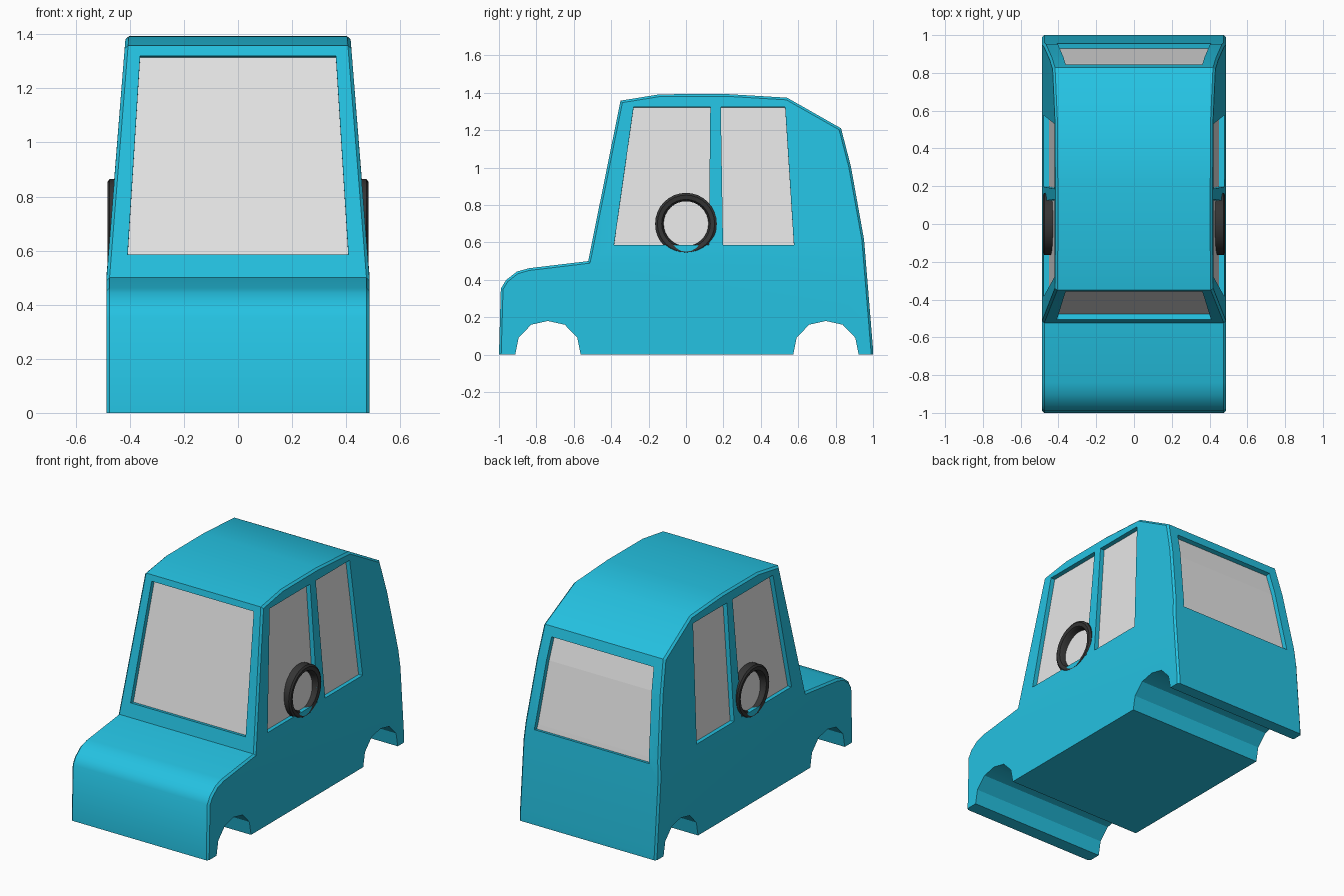
import bpy, bmesh, math
from mathutils import Vector

if "Cube" in bpy.data.objects:
    bpy.data.objects.remove(bpy.data.objects["Cube"])


def material(name, rgb):
    m = bpy.data.materials.new(name)
    m.diffuse_color = (*rgb, 1)
    m.use_nodes = True
    m.node_tree.nodes["Principled BSDF"].inputs["Base Color"].default_value = m.diffuse_color
    return m


BODY = material("turquoise paint", (0.018, 0.54, 0.76))
GLASS = material("pale grey glass", (0.8, 0.8, 0.8))
RUBBER = material("dark rubber", (0.035, 0.035, 0.035))


def make_object(name, bm, mat):
    bmesh.ops.recalc_face_normals(bm, faces=bm.faces)
    me = bpy.data.meshes.new(name)
    bm.to_mesh(me)
    bm.free()
    me.materials.append(mat)
    ob = bpy.data.objects.new(name, me)
    bpy.context.collection.objects.link(ob)
    return ob


def activate(ob):
    bpy.ops.object.select_all(action='DESELECT')
    ob.select_set(True)
    bpy.context.view_layer.objects.active = ob


def half_width(z):
    return 0.487 - 0.08 * max(0, z - 0.5)


def slab(name, rows, normal, lo, hi, mat):
    """Slab following rows of (left, right) surface points, from lo to hi along the normal."""
    n = Vector(normal).normalized()
    bm = bmesh.new()
    rings = []
    for a, b in rows:
        a, b = Vector(a), Vector(b)
        rings.append([bm.verts.new(p) for p in (a + n * lo, b + n * lo, b + n * hi, a + n * hi)])
    for r, s in zip(rings, rings[1:]):
        for i in range(4):
            j = (i + 1) % 4
            bm.faces.new((r[i], r[j], s[j], s[i]))
    bm.faces.new(rings[0])
    bm.faces.new(rings[-1])
    return make_object(name, bm, mat)


# Body: side profile with wheel arches, extruded across the width
profile = [(-1, 0), (-0.99, 0.353), (-0.963, 0.398), (-0.904, 0.444), (-0.84, 0.462),
           (-0.523, 0.5), (-0.35, 1.358), (-0.14, 1.392), (0.22, 1.393), (0.54, 1.374),
           (0.829, 1.21), (0.882, 1.005), (0.952, 0.615), (1, 0.03), (1, 0)]
arch = [(0.175, 0), (0.157, 0.09), (0.09, 0.16), (0, 0.18), (-0.09, 0.16), (-0.157, 0.09), (-0.175, 0)]
for centre in (0.748, -0.738):
    profile += [(centre + dy, z) for dy, z in arch]
bm = bmesh.new()
base = bm.faces.new([bm.verts.new((-0.487, y, z)) for y, z in profile])
ext = bmesh.ops.extrude_face_region(bm, geom=[base], use_keep_orig=True)
bmesh.ops.translate(bm, vec=(0.974, 0, 0), verts=[v for v in ext['geom'] if isinstance(v, bmesh.types.BMVert)])
bmesh.ops.bisect_plane(bm, geom=bm.verts[:] + bm.edges[:] + bm.faces[:], dist=1e-4,
                       plane_co=(0, 0, 0.5), plane_no=(0, 0, 1))
# Cabin narrows towards the roof
for v in bm.verts:
    v.co.x = math.copysign(half_width(v.co.z), v.co.x)
bmesh.ops.recalc_face_normals(bm, faces=bm.faces)
bm.normal_update()
rim = []
for e in bm.edges:
    mid = (e.verts[0].co + e.verts[1].co) / 2
    sides = [abs(f.normal.x) > 0.9 for f in e.link_faces]
    if sum(sides) == 1 and (mid.z > 0.2 or (abs(mid.y) > 0.96 and mid.z > 0.01)):
        rim.append(e)
bmesh.ops.bevel(bm, geom=rim, offset=0.012, offset_type='OFFSET', segments=1, profile=0.5, affect='EDGES')
body = make_object("car_body", bm, BODY)


# Windows: each opening is a row list on the body surface plus its outward direction
def windscreen_y(z):
    return -0.523 + (z - 0.5) * 0.173 / 0.858


windows = [
    ("windscreen", [((-w, windscreen_y(z), z), (w, windscreen_y(z), z))
                    for w, z in ((0.408, 0.585), (0.362, 1.32))], (0, -1, 0.2)),
    ("rear_window", [((-w, y, z), (w, y, z))
                     for w, y, z in ((0.408, 0.957, 0.585), (0.403, 0.952, 0.615),
                                     (0.373, 0.882, 1.005), (0.362, 0.844, 1.15))], (0, 1, 0.2)),
]
for s, side in ((1, "right"), (-1, "left")):
    for part, quad in (("front", ((-0.385, 0.122, 0.585), (-0.28, 0.13, 1.325))),
                       ("back", ((0.198, 0.577, 0.585), (0.186, 0.53, 1.325)))):
        rows = [((s * half_width(z), a, z), (s * half_width(z), b, z)) for a, b, z in quad]
        windows.append((f"{side}_{part}_window", rows, (s, 0, 0.08)))

for name, rows, normal in windows:
    cutter = slab(name + "_cutter", rows, normal, -0.032, 0.06, BODY)
    cutter.hide_render = True
    mod = body.modifiers.new("opening", 'BOOLEAN')
    mod.operation = 'DIFFERENCE'
    mod.solver = 'EXACT'
    mod.object = cutter
    activate(body)
    bpy.ops.object.modifier_apply(modifier=mod.name)
    bpy.data.objects.remove(cutter)
    slab(name, rows, normal, -0.036, -0.029, GLASS)
activate(body)
bpy.ops.object.shade_smooth_by_angle(angle=math.radians(30))

# Tyre rings half sunk into the doors: cross-section turned about the x axis
section = [(0.12, 0.37), (0.12, 0.465), (0.13, 0.479), (0.153, 0.483), (0.165, 0.475), (0.165, 0.37)]
for s, side in ((1, "right"), (-1, "left")):
    bm = bmesh.new()
    N = 32
    rings = []
    for k in range(N):
        t = 2 * math.pi * k / N
        rings.append([bm.verts.new((s * x, r * math.cos(t), 0.7 + r * math.sin(t))) for r, x in section])
    for k in range(N):
        a, b = rings[k], rings[(k + 1) % N]
        for i in range(len(section)):
            j = (i + 1) % len(section)
            bm.faces.new((a[i], a[j], b[j], b[i]))
    tyre = make_object(side + "_tyre", bm, RUBBER)
    activate(tyre)
    bpy.ops.object.shade_smooth_by_angle(angle=math.radians(40))
